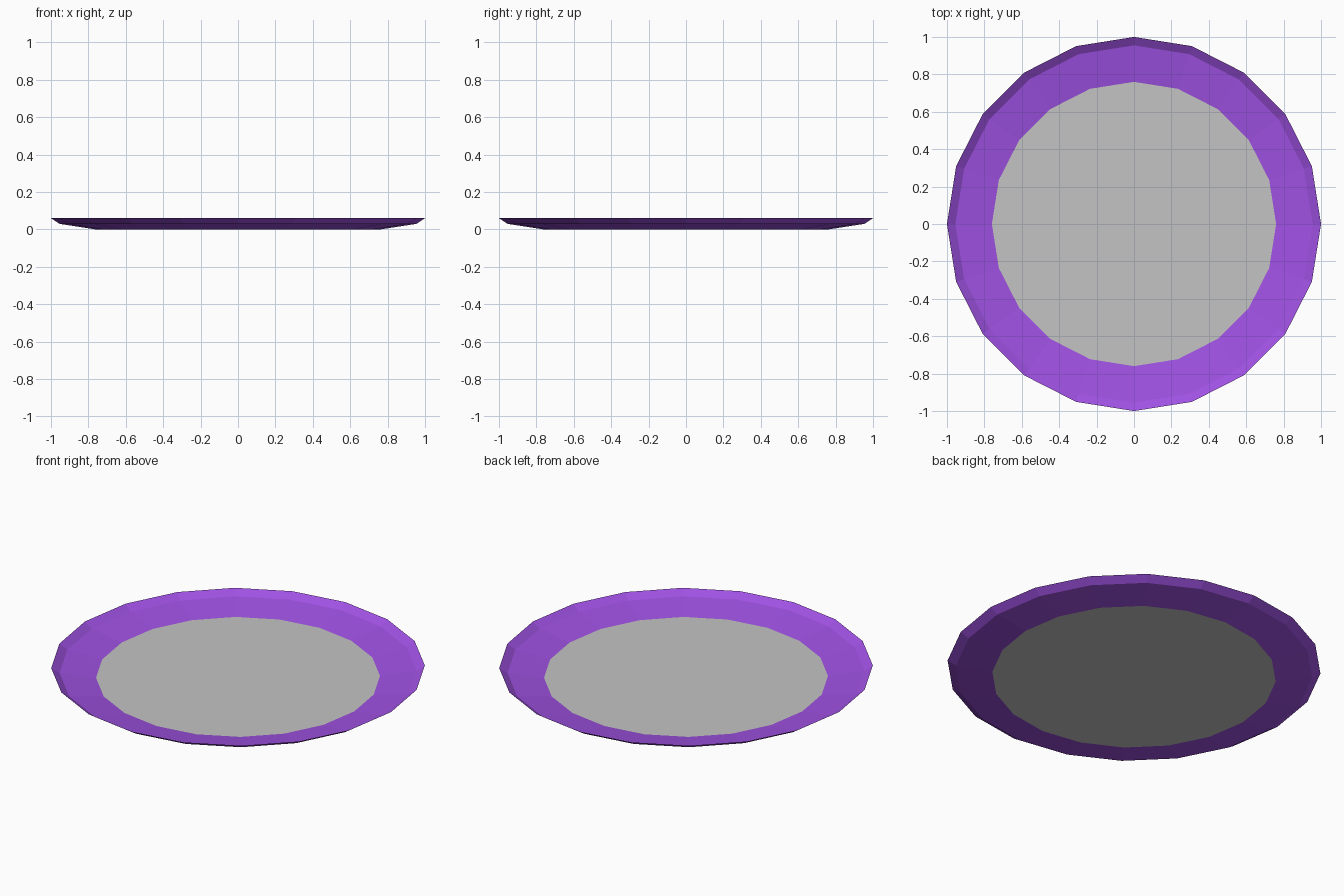
import bpy, bmesh, math

if "Cube" in bpy.data.objects:
    bpy.data.objects.remove(bpy.data.objects["Cube"])

SIDES = 20


def material(name, rgb):
    m = bpy.data.materials.new(name)
    m.diffuse_color = (*rgb, 1.0)
    m.use_nodes = True
    m.node_tree.nodes["Principled BSDF"].inputs["Base Color"].default_value = m.diffuse_color
    return m


purple = material("purple", (0.35, 0.084, 0.77))
grey = material("grey", (0.55, 0.55, 0.55))


def ring(bm, radius, z):
    step = 2 * math.pi / SIDES
    return [bm.verts.new((radius * math.cos(i * step), radius * math.sin(i * step), z))
            for i in range(SIDES)]


def finish(bm, name, mat):
    mesh = bpy.data.meshes.new(name)
    bm.to_mesh(mesh)
    bm.free()
    mesh.materials.append(mat)
    obj = bpy.data.objects.new(name, mesh)
    bpy.context.collection.objects.link(obj)


# Flat grey centre of the plate
bm = bmesh.new()
bm.faces.new(ring(bm, 0.76, 0.0))
finish(bm, "plate_centre", grey)

# Thin purple rim: shallow slope, then a steeper lip
bm = bmesh.new()
rings = [ring(bm, r, z) for r, z in ((0.76, 0.0), (0.955, 0.03), (1.0, 0.06))]
for lower, upper in zip(rings, rings[1:]):
    for i in range(SIDES):
        j = (i + 1) % SIDES
        bm.faces.new((lower[i], upper[i], upper[j], lower[j]))
finish(bm, "plate_rim", purple)
